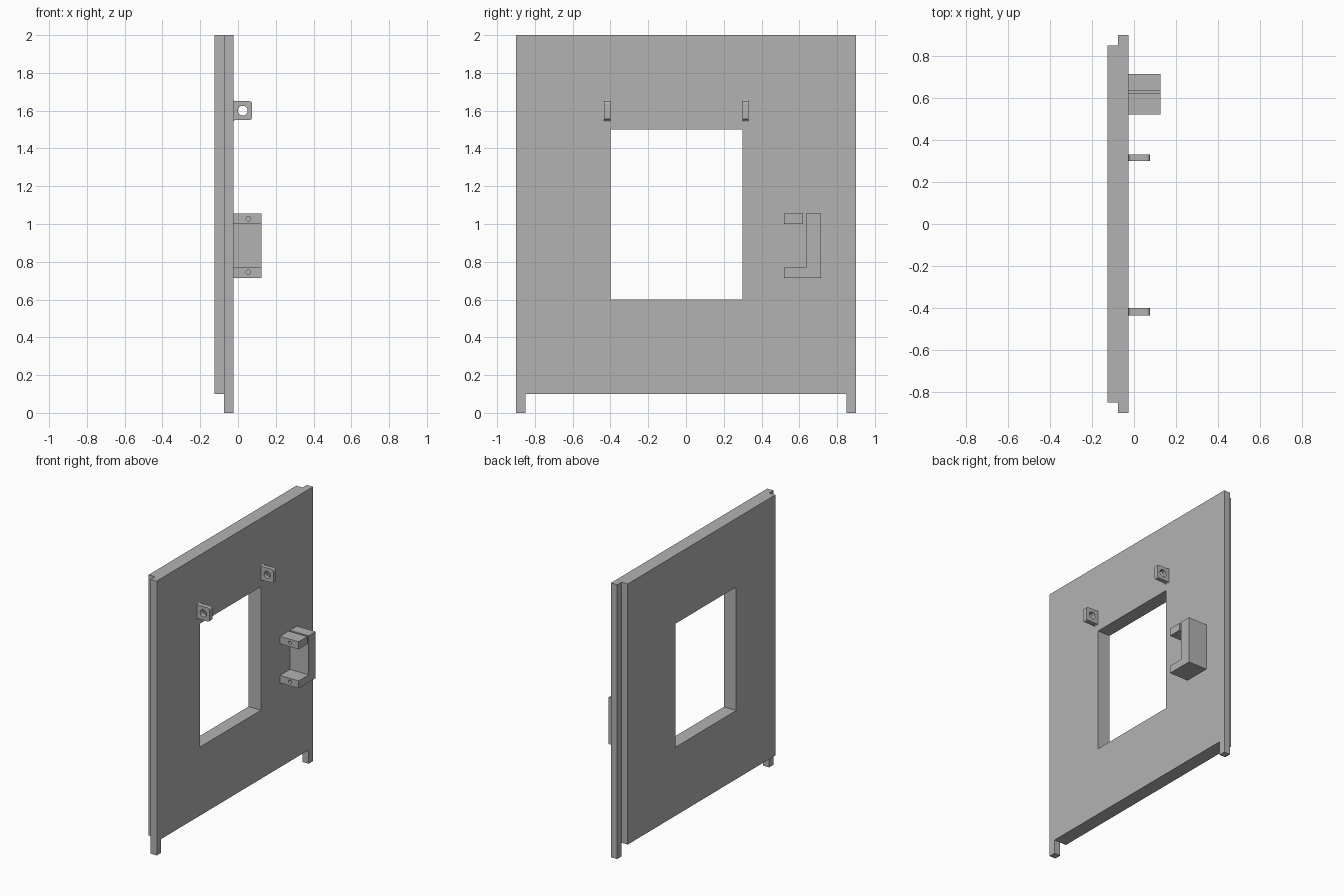
import bpy, bmesh
from math import pi, sin, cos
from mathutils import Vector

if "Cube" in bpy.data.objects:
    bpy.data.objects.remove(bpy.data.objects["Cube"])

grey = bpy.data.materials.new("plain_grey")
grey.use_nodes = True
colour = (0.45, 0.45, 0.45, 1)
grey.diffuse_color = colour
grey.node_tree.nodes["Principled BSDF"].inputs["Base Color"].default_value = colour


def prism(name, profile, start, end, place):
    """Extrude a 2D profile from start to end; place(a, b, t) gives the 3D point."""
    bm = bmesh.new()
    face = bm.faces.new([bm.verts.new(place(a, b, start)) for a, b in profile])
    new = bmesh.ops.extrude_face_region(bm, geom=[face])["geom"]
    offset = Vector(place(0, 0, end)) - Vector(place(0, 0, start))
    bmesh.ops.translate(bm, vec=offset, verts=[v for v in new if isinstance(v, bmesh.types.BMVert)])
    bmesh.ops.recalc_face_normals(bm, faces=bm.faces)
    mesh = bpy.data.meshes.new(name)
    bm.to_mesh(mesh)
    bm.free()
    mesh.materials.append(grey)
    obj = bpy.data.objects.new(name, mesh)
    bpy.context.collection.objects.link(obj)
    return obj


def along_x(a, b, t):
    return (t, a, b)


def along_y(a, b, t):
    return (a, t, b)


def rect(a0, a1, b0, b1):
    return [(a0, b0), (a1, b0), (a1, b1), (a0, b1)]


def arc(ca, cb, r, start, end, steps=6):
    angles = [start + (end - start) * i / steps for i in range(steps + 1)]
    return [(ca + r * cos(t), cb + r * sin(t)) for t in angles]


def circle(ca, cb, r, sides=32):
    return arc(ca, cb, r, 0, 2 * pi, sides)[:-1]


def cut(obj, cutter):
    mod = obj.modifiers.new("cut", "BOOLEAN")
    mod.operation, mod.solver, mod.object = "DIFFERENCE", "EXACT", cutter
    bpy.context.view_layer.objects.active = obj
    bpy.ops.object.modifier_apply(modifier=mod.name)
    bpy.data.objects.remove(cutter)


def smooth(obj):
    bpy.ops.object.select_all(action="DESELECT")
    obj.select_set(True)
    bpy.context.view_layer.objects.active = obj
    bpy.ops.object.shade_smooth_by_angle(angle=pi / 6)


# Door panel: stepped plan, lower clearance between the feet, window opening
back, step, front = -0.125, -0.075, -0.025
plan = [(front, -0.9), (front, 0.9), (step, 0.9), (step, 0.85),
        (back, 0.85), (back, -0.85), (step, -0.85), (step, -0.9)]
panel = prism("door_panel", plan, 0, 2, lambda a, b, t: (a, b, t))
cut(panel, prism("foot_cutter", rect(-0.85, 0.85, -0.1, 0.1), -0.3, 0.1, along_x))
cut(panel, prism("window_cutter", rect(-0.4, 0.3, 0.6, 1.5), -0.3, 0.1, along_x))

# Pierced lugs: rounded free end, flared where they meet the panel
tip, low, high, r, flare = 0.075, 1.55, 1.65, 0.015, 0.01
lug_profile = (arc(front + flare, low - flare, flare, pi, pi / 2)
               + arc(tip - r, low + r, r, -pi / 2, 0)
               + arc(tip - r, high - r, r, 0, pi / 2)
               + arc(front + flare, high + flare, flare, -pi / 2, -pi))
for name, y0, y1 in (("right_lug", -0.435, -0.4), ("left_lug", 0.3, 0.33)):
    lug = prism(name, lug_profile, y0, y1, along_y)
    cut(lug, prism("lug_hole_cutter", circle(0.025, 1.6, 0.026), y0 - 0.1, y1 + 0.1, along_y))
    smooth(lug)

# Latch bracket: hooked body with a separate keeper block above
hook = [(0.52, 0.715), (0.715, 0.715), (0.715, 1.055), (0.635, 1.055), (0.635, 0.77), (0.52, 0.77)]
latch = prism("latch_hook", hook, front, 0.125, along_x)
keeper = prism("latch_keeper", rect(0.52, 0.62, 1.0, 1.055), front, 0.125, along_x)
for part, z, depth in ((latch, 0.745, 0.62), (keeper, 1.028, 0.7)):
    cut(part, prism("screw_hole_cutter", circle(0.055, z, 0.012, 20), 0.4, depth, along_y))
    smooth(part)
